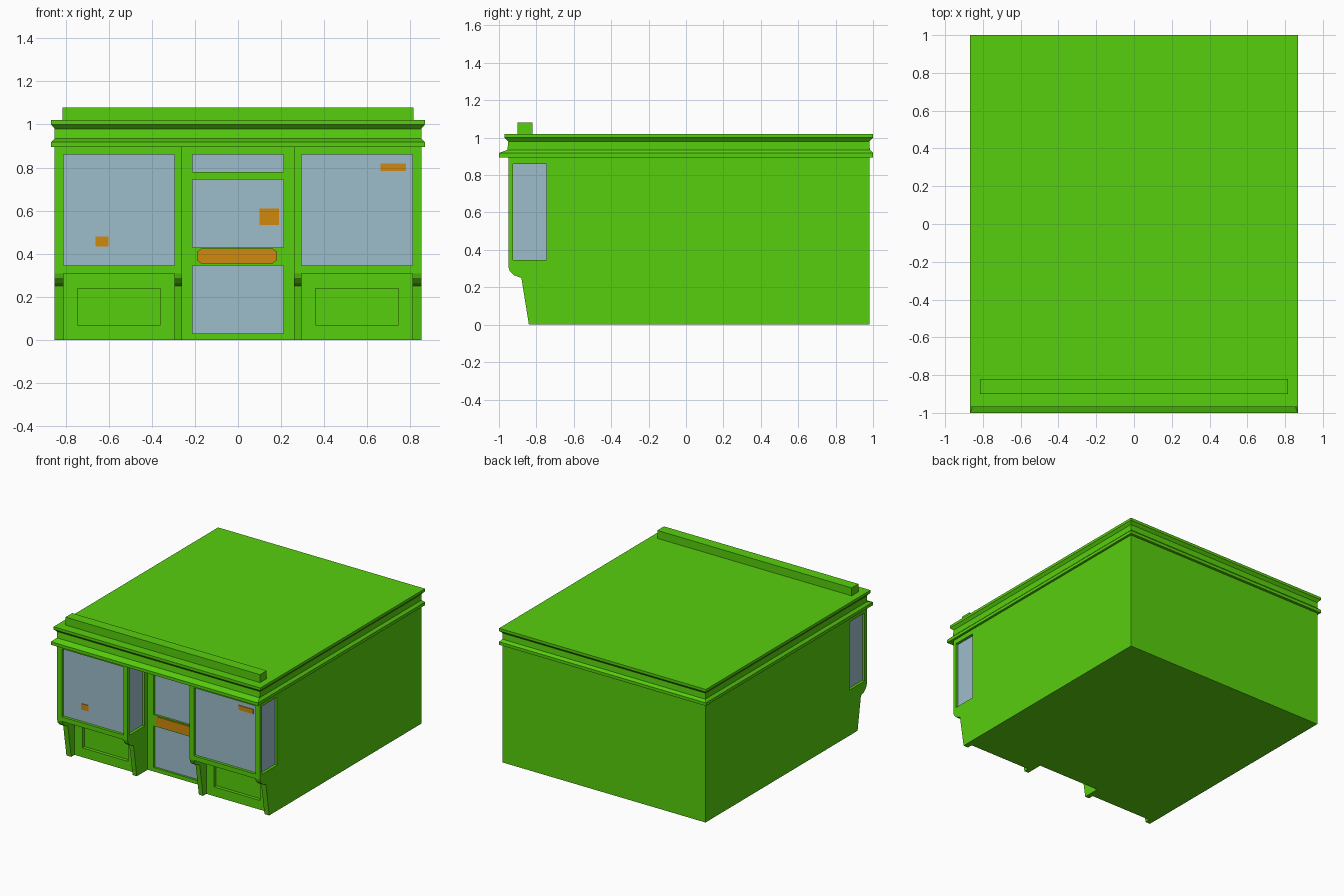
import bpy, bmesh

if "Cube" in bpy.data.objects:
    bpy.data.objects.remove(bpy.data.objects["Cube"])

def material(name, rgb):
    m = bpy.data.materials.new(name)
    m.diffuse_color = (*rgb, 1)
    m.use_nodes = True
    m.node_tree.nodes["Principled BSDF"].inputs["Base Color"].default_value = m.diffuse_color
    return m

GREEN = material("green paint", (0.095, 0.62, 0.004))
GLASS = material("pale blue glass", (0.34, 0.51, 0.60))
ORANGE = material("orange", (0.62, 0.25, 0.004))

def finish(name, bm, mat, mirror=False):
    bmesh.ops.recalc_face_normals(bm, faces=bm.faces)
    me = bpy.data.meshes.new(name)
    bm.to_mesh(me)
    bm.free()
    me.materials.append(mat)
    ob = bpy.data.objects.new(name, me)
    bpy.context.collection.objects.link(ob)
    if mirror:
        ob.modifiers.new("mirror", 'MIRROR').use_axis = (True, False, False)
    return ob

def loft(bm, rings):
    """Skin equal-length point loops and cap both ends."""
    loops = [[bm.verts.new(p) for p in r] for r in rings]
    n = len(loops[0])
    for a, b in zip(loops, loops[1:]):
        for i in range(n):
            j = (i + 1) % n
            bm.faces.new((a[i], a[j], b[j], b[i]))
    bm.faces.new(loops[0])
    bm.faces.new(loops[-1])

def rect(x0, x1, y0, y1, z):
    return [(x0, y0, z), (x1, y0, z), (x1, y1, z), (x0, y1, z)]

def boxes(name, specs, mat, mirror=False):
    """One object from boxes given as x0, x1, y0, y1, z0, z1."""
    bm = bmesh.new()
    for x0, x1, y0, y1, z0, z1 in specs:
        loft(bm, [rect(x0, x1, y0, y1, z0), rect(x0, x1, y0, y1, z1)])
    return finish(name, bm, mat, mirror)

# Main building block; its front is the back of the doorway
boxes("building", [(-.85, .85, -.69, .98, 0, .9)], GREEN)

# Cornice: lower ledge, plain band, flared top ledge
bm = bmesh.new()
loft(bm, [rect(-x, x, f, b, z) for z, x, f, b in [
    (.895, .867, -1, 1), (.918, .867, -1, 1), (.935, .85, -.955, .983),
    (.98, .85, -.95, .98), (1.0, .867, -.97, 1), (1.02, .867, -.97, 1)]])
finish("cornice", bm, GREEN)

# Raised board on the roof
boxes("roof_board", [(-.815, .815, -.9, -.82, 1.02, 1.08)], GREEN)

# Bay windows: a glass core wrapped by sill, head and four posts
boxes("bay_glass", [(.28, .83, -.93, -.70, .33, .88)], GLASS, True)
posts = [(x0, x1, y0, y1, .345, .86)
         for x0, x1 in ((.26, .295), (.81, .85))
         for y0, y1 in ((-.95, -.925), (-.745, -.69))]
boxes("bay_frame", posts + [(.26, .85, -.95, -.69, .31, .345),
                            (.26, .85, -.95, -.69, .86, .9)], GREEN, True)

# Bracketed legs beneath each bay
profile = [(-.69, 0), (-.84, 0), (-.88, .25), (-.92, .265),
           (-.943, .288), (-.95, .31), (-.69, .31)]
bm = bmesh.new()
for x0, x1 in ((.26, .295), (.81, .85)):
    loft(bm, [[(x, y, z) for y, z in profile] for x in (x0, x1)])
finish("bay_legs", bm, GREEN, True)

# Stall riser with a sunken panel
boxes("stall_riser", [
    (.295, .81, -.775, -.69, 0, .31),
    (.295, .36, -.80, -.77, 0, .31), (.745, .81, -.80, -.77, 0, .31),
    (.36, .745, -.80, -.77, 0, .07), (.36, .745, -.80, -.77, .24, .31)],
    GREEN, True)

# Door with three panes
rails = ((0, .03), (.345, .43), (.745, .78), (.86, .9))
boxes("door_frame", [(-.26, -.21, -.71, -.68, 0, .9), (.21, .26, -.71, -.68, 0, .9)]
      + [(-.21, .21, -.71, -.68, a, b) for a, b in rails], GREEN)
boxes("door_glass", [(-.21, .21, -.695, -.688, a[1], b[0])
                     for a, b in zip(rails, rails[1:])], GLASS)

# Push plate with clipped corners
bm = bmesh.new()
outline = [(-.17, .355), (.16, .355), (.18, .37), (.18, .41),
           (.16, .425), (-.17, .425), (-.19, .41), (-.19, .37)]
loft(bm, [[(x, y, z) for x, z in outline] for y in (-.717, -.709)])
finish("door_push_plate", bm, ORANGE)

# Small notices stuck on the glass
boxes("window_notices", [(-.66, -.60, -.935, -.929, .435, .48),
                         (.66, .78, -.935, -.929, .785, .82),
                         (.10, .19, -.70, -.694, .535, .61)], ORANGE)
